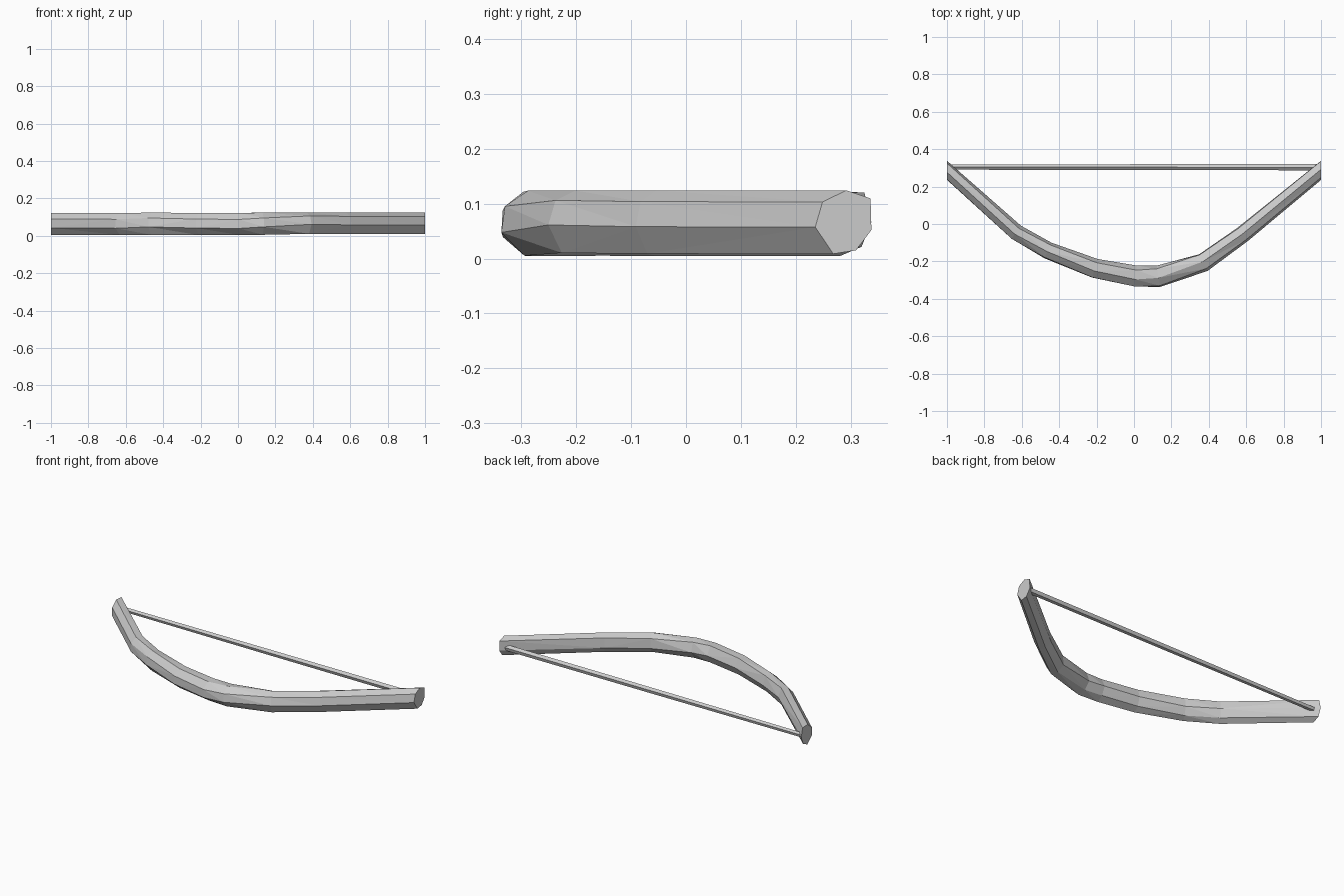
import bpy, bmesh, math, random
from mathutils import Vector

random.seed(4)
cube = bpy.data.objects.get("Cube")
if cube:
    bpy.data.objects.remove(cube)

grey = bpy.data.materials.new("plain grey")
grey.use_nodes = True
grey.diffuse_color = (0.6, 0.6, 0.6, 1)
grey.node_tree.nodes["Principled BSDF"].inputs["Base Color"].default_value = (0.6, 0.6, 0.6, 1)


def finish(name, bm):
    bmesh.ops.recalc_face_normals(bm, faces=bm.faces)
    mesh = bpy.data.meshes.new(name)
    bm.to_mesh(mesh)
    bm.free()
    mesh.materials.append(grey)
    obj = bpy.data.objects.new(name, mesh)
    bpy.context.collection.objects.link(obj)
    return obj


def skin(bm, rings):
    """Join rings of points into a closed faceted tube."""
    loops = [[bm.verts.new(p) for p in ring] for ring in rings]
    n = len(loops[0])
    for a, b in zip(loops, loops[1:]):
        for i in range(n):
            j = (i + 1) % n
            bm.faces.new((a[i], a[j], b[j], b[i]))
    bm.faces.new(loops[0])
    bm.faces.new(loops[-1])


# Curved limb: x, y and half width of the hand-carved stave
PATH = [(-1.08, .362, .041), (-.63, -.045, .044), (-.46, -.142, .046),
        (-.21, -.238, .053), (.01, -.28, .058), (.13, -.28, .058),
        (.37, -.205, .05), (.58, -.055, .045), (1.08, .357, .041)]
# Cross-section: outward and upward, in half sizes
SECTION = [(1, -.25), (.85, .55), (.1, 1), (-.75, .85), (-1, -.1), (-.45, -.8), (.3, -1)]
MID_Z, HALF_H = .065, .059

points = [Vector((x, y, MID_Z)) for x, y, w in PATH]
rings = []
for k, (x, y, w) in enumerate(PATH):
    ahead = points[min(k + 1, len(points) - 1)] - points[k]
    behind = points[k] - points[max(k - 1, 0)]
    along = (ahead.normalized() + behind.normalized()).normalized()
    out = Vector((along.y, -along.x, 0))
    turn = random.uniform(-.22, .22)
    c, s = math.cos(turn), math.sin(turn)
    ring = []
    for u, v in SECTION:
        a, b = u * c - v * s, u * s + v * c
        a, b = (max(-1.03, min(1.03, t)) for t in (a, b))
        ring.append(points[k] + out * a * w + Vector((0, 0, b * HALF_H)))
    rings.append(ring)

bm = bmesh.new()
skin(bm, rings)
# Tips trimmed flat
for side in (-1, 1):
    cut = bmesh.ops.bisect_plane(bm, geom=bm.verts[:] + bm.edges[:] + bm.faces[:],
                                 plane_co=(side, 0, 0), plane_no=(side, 0, 0), clear_outer=True)
    rim = [e for e in cut["geom_cut"] if isinstance(e, bmesh.types.BMEdge)]
    bmesh.ops.contextual_create(bm, geom=rim)
# Inner corner of each tip pulled back to a small hook
for v in bm.verts:
    if abs(v.co.x) > .999 and v.co.y > .32:
        v.co.y = min(v.co.y, .338)
bmesh.ops.triangulate(bm, faces=[f for f in bm.faces if abs(f.normal.x) < .99])
finish("bow_limb", bm)

# Straight string between the tips
bm = bmesh.new()
ends = []
for x, r in ((-.975, .014), (0, .0165), (.975, .0175)):
    ends.append([Vector((x, .304 + r * math.cos(t), MID_Z + r * math.sin(t)))
                 for t in (math.radians(20 + 72 * i) for i in range(5))])
skin(bm, ends)
finish("bow_string", bm)
